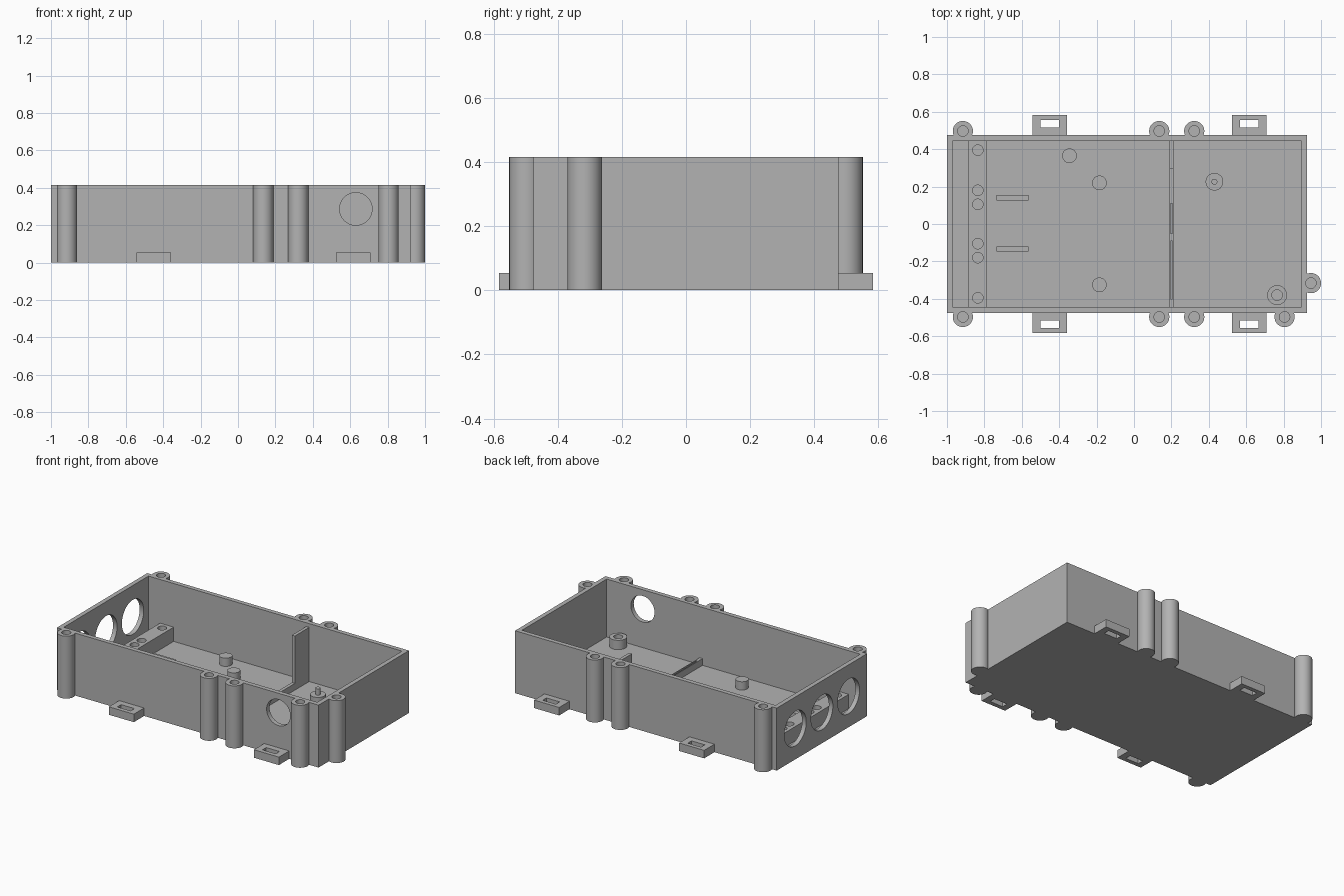
import bpy
import math

cube = bpy.data.objects.get("Cube")
if cube:
    bpy.data.objects.remove(cube, do_unlink=True)

grey = bpy.data.materials.new("plain grey")
grey.use_nodes = True
colour = (0.45, 0.45, 0.45, 1)
grey.diffuse_color = colour
grey.node_tree.nodes["Principled BSDF"].inputs["Base Color"].default_value = colour

H = 0.415          # enclosure height
FLOOR = 0.03       # floor thickness
X0, X1, Y = -1.0, 0.925, 0.475
WALL = 0.03


def finish(name):
    ob = bpy.context.object
    ob.name = name
    ob.data.materials.append(grey)
    return ob


def box(name, x0, x1, y0, y1, z0, z1):
    bpy.ops.mesh.primitive_cube_add(size=1, location=((x0 + x1) / 2, (y0 + y1) / 2, (z0 + z1) / 2))
    ob = finish(name)
    ob.scale = (x1 - x0, y1 - y0, z1 - z0)
    bpy.ops.object.transform_apply(location=True, rotation=True, scale=True)
    return ob


def rod(name, x, y, z0, z1, r, sides=40):
    bpy.ops.mesh.primitive_cylinder_add(vertices=sides, radius=r, depth=z1 - z0,
                                        location=(x, y, (z0 + z1) / 2))
    ob = finish(name)
    bpy.ops.object.transform_apply(location=True, rotation=True, scale=True)
    return ob


def port(x, y, z, r, axis):
    # Round cutter through a wall, along x or y
    turn = (0, math.pi / 2, 0) if axis == "x" else (math.pi / 2, 0, 0)
    bpy.ops.mesh.primitive_cylinder_add(vertices=48, radius=r, depth=0.12,
                                        location=(x, y, z), rotation=turn)
    ob = finish("port_cutter")
    bpy.ops.object.transform_apply(location=True, rotation=True, scale=True)
    return ob


def combine(target, tools, operation):
    for tool in tools:
        mod = target.modifiers.new("join", "BOOLEAN")
        mod.operation = operation
        mod.solver = "EXACT"
        mod.object = tool
        bpy.context.view_layer.objects.active = target
        bpy.ops.object.modifier_apply(modifier=mod.name)
        bpy.data.objects.remove(tool, do_unlink=True)


# Enclosure with screw posts around the outside
posts = [(x, s * 0.497) for x in (-0.915, 0.135, 0.322) for s in (-1, 1)]
posts += [(0.805, -0.497), (0.946, -0.316)]
shell = box("enclosure", X0, X1, -Y, Y, 0, H)
combine(shell, [rod("post", x, y, 0, H, 0.054) for x, y in posts], "UNION")
combine(shell, [box("cavity", X0 + WALL, X1 - WALL, -Y + WALL, Y - WALL, FLOOR, H + 0.1)], "DIFFERENCE")
combine(shell, [rod("screw_hole", x, y, 0.1, H + 0.1, 0.028) for x, y in posts], "DIFFERENCE")

# Cable ports in the end wall and the front wall
ports = [port(X0, y, 0.205, 0.115, "x") for y in (-0.28, 0, 0.28)]
ports.append(port(0.63, -Y, 0.287, 0.087, "y"))
combine(shell, ports, "DIFFERENCE")

# Slotted mounting tabs
for side, s in (("front", -1), ("back", 1)):
    for end, x in (("left", 0.617), ("right", -0.45)):
        ys = sorted((s * 0.47, s * 0.583))
        hole = sorted((s * 0.515, s * 0.555))
        tab = box(f"{side}_{end}_tab", x - 0.092, x + 0.092, *ys, 0, 0.053)
        combine(tab, [box("slot", x - 0.049, x + 0.049, *hole, -0.1, 0.1)], "DIFFERENCE")

# Clamp block with screw holes
block = box("clamp_block", -0.885, -0.785, -Y + WALL, Y - WALL, FLOOR - 0.01, 0.125)
combine(block, [rod("clamp_hole", -0.835, s * y, 0.045, 0.2, 0.028)
                for y in (0.105, 0.18, 0.395) for s in (-1, 1)], "DIFFERENCE")

# Support ribs on the floor
for name, y in (("front_rib", -0.133), ("back_rib", 0.14)):
    box(name, -0.735, -0.565, y - 0.014, y + 0.014, FLOOR - 0.01, 0.08)

# Divider: tall end and low sill with narrow grooves
box("divider_wall", 0.19, 0.212, 0.295, Y - WALL + 0.005, FLOOR - 0.01, 0.39)
sill = box("divider_sill", 0.19, 0.212, -Y + WALL - 0.005, 0.295, FLOOR - 0.01, 0.075)
combine(sill, [box("groove", 0.196, 0.207, a, b, 0.05, 0.1)
               for a, b in ((-0.4, -0.09), (-0.05, 0.11))], "DIFFERENCE")

# Pegs and standoffs on the floor
for i, (x, y) in enumerate(((-0.345, 0.365), (-0.185, 0.22), (-0.185, -0.325))):
    rod(f"peg_{i + 1}", x, y, FLOOR - 0.01, 0.085, 0.039)
rod("pin_standoff", 0.43, 0.226, FLOOR - 0.01, 0.088, 0.047)
rod("standoff_pin", 0.43, 0.226, 0.08, 0.13, 0.016)
standoff = rod("hollow_standoff", 0.765, -0.38, FLOOR - 0.01, 0.092, 0.053)
combine(standoff, [rod("standoff_hole", 0.765, -0.38, 0.04, 0.2, 0.028)], "DIFFERENCE")

# Smooth round surfaces, keep edges crisp
for ob in bpy.context.scene.objects:
    if ob.type == "MESH" and grey.name in ob.data.materials:
        bpy.ops.object.select_all(action="DESELECT")
        ob.select_set(True)
        bpy.context.view_layer.objects.active = ob
        bpy.ops.object.shade_smooth_by_angle(angle=math.radians(30))
